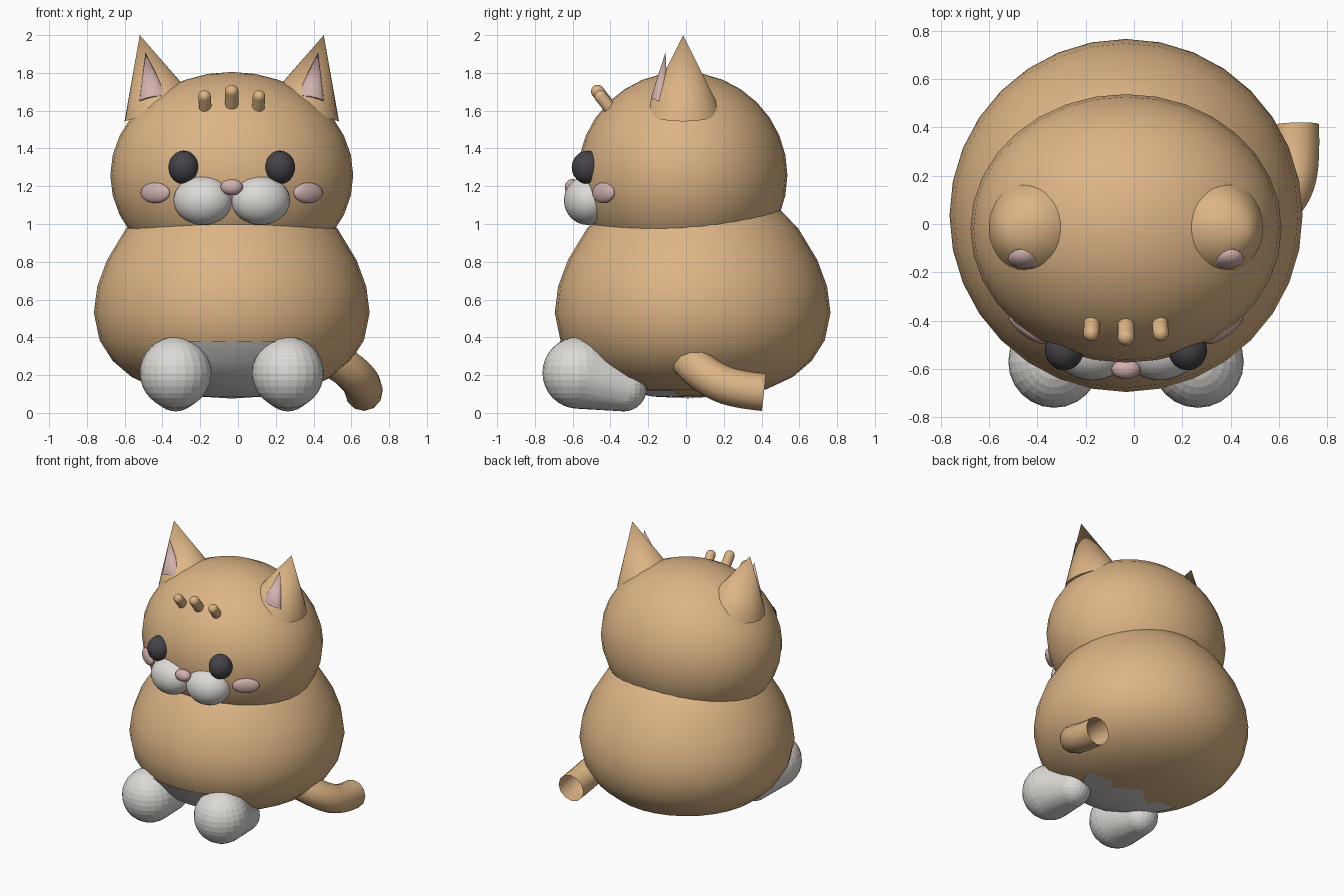
import bpy
import bmesh
from math import radians, tau
from mathutils import Matrix, Vector

default_cube = bpy.data.objects.get("Cube")
if default_cube:
    bpy.data.objects.remove(default_cube, do_unlink=True)

CX = -0.033  # mirror plane of the figure; the tail shifts it off centre


def material(name, color):
    mat = bpy.data.materials.new(name)
    mat.use_nodes = True
    rgba = (*color, 1)
    mat.diffuse_color = rgba
    mat.node_tree.nodes["Principled BSDF"].inputs["Base Color"].default_value = rgba
    return mat


TAN = material("tan fur", (0.72, 0.46, 0.235))
WHITE = material("white fur", (0.72, 0.70, 0.67))
PINK = material("pink skin", (0.64, 0.44, 0.42))
DARK = material("dark eyes", (0.06, 0.055, 0.065))


def smooth(obj, angle=40):
    bpy.ops.object.select_all(action='DESELECT')
    obj.select_set(True)
    bpy.context.view_layer.objects.active = obj
    bpy.ops.object.shade_smooth_by_angle(angle=radians(angle))


def finish(bm, name, mat):
    mesh = bpy.data.meshes.new(name)
    bm.to_mesh(mesh)
    bm.free()
    mesh.materials.append(mat)
    obj = bpy.data.objects.new(name, mesh)
    bpy.context.collection.objects.link(obj)
    smooth(obj)
    return obj


def ellipsoid(name, center, radii, mat, yaw=0, segments=32):
    bm = bmesh.new()
    matrix = (Matrix.Translation(center) @ Matrix.Rotation(radians(yaw), 4, 'Z')
              @ Matrix.Diagonal((*radii, 1)))
    bmesh.ops.create_uvsphere(bm, u_segments=segments, v_segments=segments // 2,
                              radius=1, matrix=matrix)
    return finish(bm, name, mat)


def cone(name, base, tip, radius, mat, flatten=1):
    base, axis = Vector(base), Vector(tip) - Vector(base)
    turn = axis.to_track_quat('Z', 'Y').to_matrix().to_4x4()
    matrix = (Matrix.Translation(base + axis / 2)
              @ Matrix.Diagonal((1, flatten, 1, 1)) @ turn)
    bm = bmesh.new()
    bmesh.ops.create_cone(bm, cap_ends=True, segments=32, radius1=radius,
                          radius2=0, depth=axis.length, matrix=matrix)
    return finish(bm, name, mat)


def capsule(name, start, end, r_start, r_end, mat):
    """Two balls wrapped in one tapered skin."""
    bm = bmesh.new()
    for center, radius in ((start, r_start), (end, r_end)):
        bmesh.ops.create_uvsphere(bm, u_segments=24, v_segments=16, radius=radius,
                                  matrix=Matrix.Translation(center))
    hull = bmesh.ops.convex_hull(bm, input=bm.verts)
    inside = [v for v in hull["geom_interior"] if isinstance(v, bmesh.types.BMVert)]
    bmesh.ops.delete(bm, geom=inside, context='VERTS')
    bmesh.ops.recalc_face_normals(bm, faces=bm.faces)
    return finish(bm, name, mat)


def revolve(profile, center, steps):
    bm = bmesh.new()
    verts = [bm.verts.new((r, 0, z)) for r, z in profile]
    edges = [bm.edges.new(pair) for pair in zip(verts, verts[1:])]
    bmesh.ops.spin(bm, geom=verts + edges, cent=(0, 0, 0), axis=(0, 0, 1),
                   angle=tau, steps=steps)
    bmesh.ops.remove_doubles(bm, verts=bm.verts, dist=0.0005)
    bmesh.ops.recalc_face_normals(bm, faces=bm.faces)
    bmesh.ops.translate(bm, verts=bm.verts, vec=center)
    return bm


# Pear-shaped body
BODY = [(0, 0.08), (0.2, 0.09), (0.39, 0.125), (0.53, 0.19), (0.63, 0.275),
        (0.70, 0.385), (0.73, 0.53), (0.712, 0.67), (0.66, 0.81), (0.56, 0.975),
        (0.45, 1.09), (0.25, 1.18), (0, 1.21)]
finish(revolve(BODY, (CX, 0.035, 0), 32), "body", TAN)

# Thin white belly patch over the lower front of the body
lower = [(r + 0.005 * (r > 0), z - 0.004) for r, z in BODY[:6]]
bm = revolve(lower, (CX, 0.035, 0), 96)
outside = [f for f in bm.faces
           if abs(f.calc_center_median().x - CX) > 0.29 or f.calc_center_median().y > -0.05]
bmesh.ops.delete(bm, geom=outside, context='FACES')
finish(bm, "belly_patch", WHITE)

# Head and nose
ellipsoid("head", (CX, -0.018, 1.258), (0.643, 0.555, 0.547), TAN)
ellipsoid("nose", (CX, -0.6, 1.195), (0.06, 0.042, 0.043), PINK, segments=24)

# Paired parts
for s, side in ((-1, "right"), (1, "left")):
    def at(x, y, z):
        return (CX + s * x, y, z)

    cone(side + "_ear", at(0.375, -0.015, 1.597), at(0.487, -0.015, 2.0), 0.2, TAN)
    cone(side + "_inner_ear", at(0.415, -0.15, 1.66), at(0.457, -0.098, 1.91),
         0.075, PINK, flatten=0.6)
    ellipsoid(side + "_eye", at(0.255, -0.52, 1.3), (0.08, 0.085, 0.088), DARK)
    ellipsoid(side + "_muzzle", at(0.153, -0.52, 1.125), (0.157, 0.125, 0.13), WHITE, s * 12)
    ellipsoid(side + "_cheek", at(0.405, -0.437, 1.165), (0.093, 0.03, 0.054), PINK, s * 36)
    capsule(side + "_foot", at(0.297, -0.57, 0.212), at(0.297, -0.33, 0.13),
            0.19, 0.122, WHITE)
    capsule(side + "_forehead_tuft", at(0.14, -0.40, 1.61), at(0.144, -0.452, 1.675),
            0.033, 0.033, TAN)

capsule("middle_forehead_tuft", (CX, -0.405, 1.62), (CX, -0.468, 1.702),
        0.035, 0.035, TAN)

# Tail: an open tube curling back from the left hip
curve = bpy.data.curves.new("tail", 'CURVE')
curve.dimensions = '3D'
curve.bevel_depth = 0.1
curve.bevel_resolution = 4
curve.resolution_u = 8
path = [(0.42, -0.03, 0.33), (0.55, 0.03, 0.26), (0.64, 0.13, 0.18),
        (0.67, 0.26, 0.125), (0.665, 0.41, 0.11)]
spline = curve.splines.new('NURBS')
spline.points.add(len(path) - 1)
for point, co in zip(spline.points, path):
    point.co = (*co, 1)
spline.order_u = 3
spline.use_endpoint_u = True
curve.materials.append(TAN)
tail = bpy.data.objects.new("tail", curve)
bpy.context.collection.objects.link(tail)
bpy.ops.object.select_all(action='DESELECT')
tail.select_set(True)
bpy.context.view_layer.objects.active = tail
bpy.ops.object.convert(target='MESH')
smooth(bpy.context.view_layer.objects.active)
